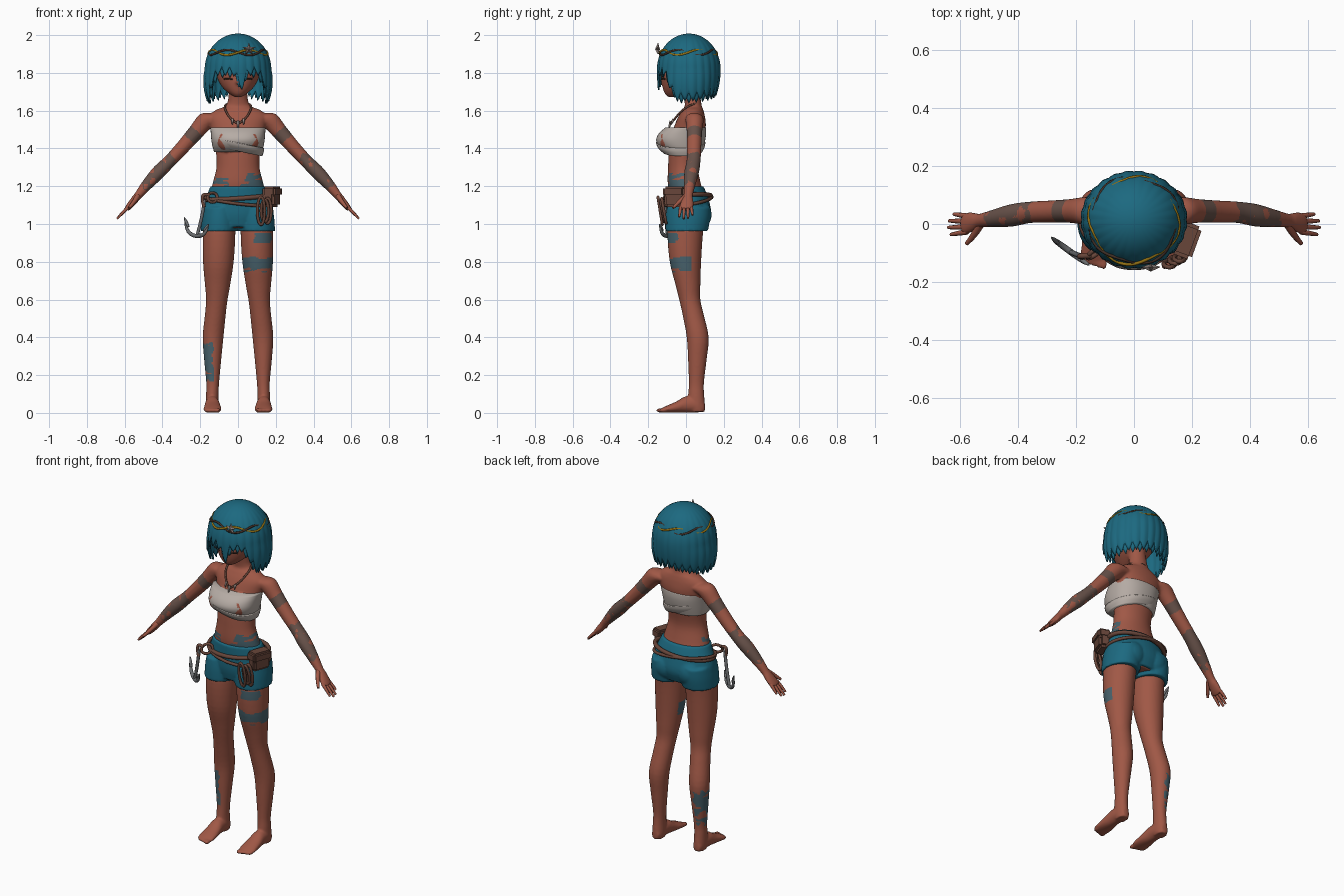
import bpy, bmesh, math
from mathutils import Vector, Matrix, noise

if "Cube" in bpy.data.objects:
    bpy.data.objects.remove(bpy.data.objects["Cube"])

def material(name, r, g, b):
    lin = [(c / 255 / 12.92) if c < 11 else ((c / 255 + 0.055) / 1.055) ** 2.4 for c in (r, g, b)]
    m = bpy.data.materials.new(name)
    m.diffuse_color = (*lin, 1)
    m.use_nodes = True
    m.node_tree.nodes["Principled BSDF"].inputs["Base Color"].default_value = m.diffuse_color
    return m

SKIN = material("skin", 160, 88, 70)
TEAL = material("teal", 28, 105, 128)
CLOTH = material("off_white_cloth", 182, 172, 165)
LEATHER = material("brown_leather", 104, 70, 58)
GOLD = material("gold", 150, 115, 20)
DARK = material("dark_brown", 62, 46, 38)
METAL = material("grey_metal", 108, 110, 112)
SHELL = material("pale_shell", 150, 136, 130)
INK_BLUE = material("blue_grey_ink", 72, 98, 108)
INK_BROWN = material("brown_grey_ink", 104, 82, 74)
Z, X, Y = Vector((0, 0, 1)), Vector((1, 0, 0)), Vector((0, 1, 0))

def spline(keys, steps=4):
    """Catmull-Rom through tuples of any length"""
    out = []
    for i in range(len(keys) - 1):
        a, b, c, d = keys[max(i - 1, 0)], keys[i], keys[i + 1], keys[min(i + 2, len(keys) - 1)]
        for k in range(steps):
            t = k / steps
            out.append([0.5 * (2 * q + (r - p) * t + (2 * p - 5 * q + 4 * r - s) * t * t
                        + (3 * q - p - 3 * r + s) * t ** 3) for p, q, r, s in zip(a, b, c, d)])
    return out + [list(keys[-1])]

def loft(bm, keys, axis=Z, ref=X, n=40, p=2.0):
    """Capped loft of (x, y, z, radius along ref, other radius) sections"""
    u, v, prev = ref, axis.cross(ref).normalized(), None
    rows = []
    for x, y, z, a, b in spline(keys):
        row = []
        for i in range(n):
            c, s = math.cos(math.tau * i / n), math.sin(math.tau * i / n)
            c, s = [math.copysign(abs(w) ** (2 / p), w) for w in (c, s)]
            row.append(bm.verts.new(Vector((x, y, z)) + u * a * c + v * b * s))
        rows.append(row)
    for r0, r1 in zip(rows, rows[1:]):
        for i in range(n):
            bm.faces.new((r0[i], r0[(i + 1) % n], r1[(i + 1) % n], r1[i]))
    bm.faces.new(rows[0][::-1])
    bm.faces.new(rows[-1])

def ball(bm, loc, size):
    bmesh.ops.create_uvsphere(bm, u_segments=24, v_segments=14, radius=1,
                              matrix=Matrix.LocRotScale(Vector(loc), None, Vector(size)))

def bake(ob):
    """Replace an object by its evaluated mesh"""
    me = bpy.data.meshes.new_from_object(ob.evaluated_get(bpy.context.evaluated_depsgraph_get()))
    mats = [m for m in ob.data.materials]
    name = ob.name
    bpy.data.objects.remove(ob)
    me.materials.clear()
    for m in mats:
        me.materials.append(m)
    ob = bpy.data.objects.new(name, me)
    bpy.context.collection.objects.link(ob)
    me.polygons.foreach_set("use_smooth", [True] * len(me.polygons))
    return ob

def finish(name, bm, mat, voxel=0, smooth=True):
    bmesh.ops.recalc_face_normals(bm, faces=bm.faces[:])
    me = bpy.data.meshes.new(name)
    bm.to_mesh(me)
    bm.free()
    me.materials.append(mat)
    ob = bpy.data.objects.new(name, me)
    bpy.context.collection.objects.link(ob)
    if voxel:
        m = ob.modifiers.new("fuse", 'REMESH')
        m.mode, m.voxel_size = 'VOXEL', voxel
        m = ob.modifiers.new("soften", 'SMOOTH')
        m.factor, m.iterations = 0.5, 4
        return bake(ob)
    me.polygons.foreach_set("use_smooth", [smooth] * len(me.polygons))
    return ob

def tube(name, pts, r, mat, closed=False, radii=None):
    cu = bpy.data.curves.new(name, 'CURVE')
    cu.dimensions, cu.bevel_depth, cu.bevel_resolution, cu.use_fill_caps = '3D', r, 2, True
    sp = cu.splines.new('NURBS')
    sp.points.add(len(pts) - 1)
    for i, q in enumerate(pts):
        sp.points[i].co = (*q, 1)
        sp.points[i].radius = radii[i] if radii else 1
    sp.order_u, sp.resolution_u, sp.use_endpoint_u, sp.use_cyclic_u = 3, 5, True, closed
    cu.materials.append(mat)
    ob = bpy.data.objects.new(name, cu)
    bpy.context.collection.objects.link(ob)
    return bake(ob)

def box(name, loc, dims, rot, mat, bevel):
    bm = bmesh.new()
    bmesh.ops.create_cube(bm, size=1, matrix=Matrix.Translation(loc) @ Matrix.Rotation(rot, 4, 'Z')
                          @ Matrix.Diagonal((*dims, 1)))
    bmesh.ops.bevel(bm, geom=bm.edges[:], offset=bevel, segments=2, affect='EDGES')
    finish(name, bm, mat, smooth=False)

def flip(keys, s):
    return [(k[0] * s, *k[1:]) for k in keys]

# Body: torso, head, limbs and feet fused into one skin
bm = bmesh.new()
loft(bm, [(0, .01, .98, .15, .09), (0, .012, 1.05, .170, .102), (0, .004, 1.15, .150, .092),
          (0, -.01, 1.22, .133, .087), (0, -.016, 1.30, .114, .079), (0, -.008, 1.38, .117, .083),
          (0, .007, 1.45, .13, .088), (0, .022, 1.52, .147, .083), (0, .03, 1.57, .155, .07),
          (0, .036, 1.605, .115, .055), (0, .038, 1.632, .06, .044), (0, .025, 1.72, .047, .045)])
loft(bm, [(0, -.072, 1.672, .018, .022), (0, -.057, 1.69, .046, .055), (0, -.033, 1.72, .08, .09),
          (0, -.012, 1.76, .105, .118), (0, 0, 1.80, .118, .13), (0, .01, 1.86, .125, .13),
          (0, .015, 1.92, .105, .105), (0, .015, 1.96, .05, .05)])
ball(bm, (0, -.128, 1.752), (.012, .02, .014))
arm_axis = Vector((.664, 0, -.747))
for s in (1, -1):
    ball(bm, (s * .06, -.075, 1.445), (.064, .068, .064))
    loft(bm, flip([(.098, .01, 1.05, .08, .095), (.1, -.004, .95, .086, .094), (.104, -.003, .80, .081, .083),
                   (.108, .01, .68, .067, .066), (.112, .02, .60, .057, .056), (.12, .038, .52, .055, .056),
                   (.132, .062, .40, .055, .058), (.134, .06, .28, .045, .049), (.134, .055, .16, .034, .040),
                   (.136, .054, .10, .033, .042), (.136, .056, .04, .034, .045), (.136, .06, .006, .03, .04)], s))
    loft(bm, flip([(.136, .098, .03, .022, .024), (.136, .06, .042, .034, .04), (.136, 0, .045, .038, .043),
                   (.135, -.05, .031, .044, .03), (.135, -.10, .02, .048, .019),
                   (.135, -.125, .014, .043, .013)], s), -Y, X)
    for i in range(5):
        ball(bm, (s * (.104 + .0155 * i), -.136 + .005 * i, .013), (.0115 - .0008 * i, .022, .012))
    loft(bm, flip([(.11, .042, 1.56, .046, .04), (.165, .045, 1.55, .048, .048), (.22, .045, 1.49, .041, .042),
                   (.29, .043, 1.41, .038, .037), (.36, .04, 1.335, .037, .034), (.42, .03, 1.275, .039, .037),
                   (.48, .02, 1.21, .031, .03), (.53, .012, 1.15, .024, .021), (.55, .008, 1.125, .031, .02),
                   (.575, .002, 1.095, .037, .017), (.59, 0, 1.078, .034, .013)], s),
         Vector((s * .664, 0, -.747)), Y)
body = finish("body", bm, SKIN, .0065)

# Skin ink: face colours by position with ragged edges
body.data.materials.append(INK_BLUE)
body.data.materials.append(INK_BROWN)
for f in body.data.polygons:
    x, y, z = f.center
    n = noise.noise(Vector((x * 30, y * 30, z * 30)))
    m = noise.noise(Vector((x * 14, y * 14, z * 60)))
    along = abs(x) * .664 - (z - 1.5) * .747
    if abs(x) > .18 and z > 1.1:
        if .15 < along < .21 or (.33 + .03 * n < along < .555 + .04 * n and n < .4):
            f.material_index = 2
    elif z < .96:
        thigh = x > .02 and y < .03 and (.765 < z + .012 * m < .82 or (z < .775 and z > .745 and m > .15))
        patch = .09 < x + .02 * n < .18 and y < .03 and .90 < z + .02 * m < .95
        calf = x < -.13 + .02 * n and .17 < z + .03 * n < .37 and m < .3
        if thigh or patch or calf:
            f.material_index = 1
    elif 1.17 < z + .015 * m < 1.27 and y < .02:
        if (x > .02 + .5 * (z - 1.2) + .02 * n and m < .3) or (x < -.05 and z < 1.245 and m < .2):
            f.material_index = 1

# Fingers and thumbs
for s in (1, -1):
    for y0, y1, e in ((.027, .034, -.016), (.009, .011, 0), (-.01, -.012, .003), (-.027, -.036, -.006)):
        tube("finger", flip([(.575, y0, 1.094), (.605 + e / 2, (y0 + y1) / 2, 1.067 - e / 2),
                             (.637 + e, y1, 1.031 - e)], s), .0095, SKIN, radii=(1, 1, .6))
    tube("thumb", flip([(.53, -.002, 1.148), (.55, -.04, 1.115), (.577, -.068, 1.085)], s),
         .0115, SKIN, radii=(1.2, 1.05, .6))
    tube("eyelash", flip([(.03, -.133, 1.765), (.052, -.127, 1.773), (.075, -.111, 1.767)], s), .004, DARK)

# Hair: two scalloped bob shells with pointed hems
def hair_scale(z, a):
    if z > 1.82:
        return math.sqrt(max(0, 1 - ((z - 1.82) / .18) ** 2))
    u, side = (1.82 - z) / .17, math.sin(a) ** 2
    return 1 + side * .3 * u * (.75 - u) - (1 - side) * (.22 if math.cos(a) < 0 else .08) * u * u

def hem(a):
    t = abs(a)
    base = 1.785 if t < .7 else 1.785 - .135 * min(1, (t - .7) / .45)
    return base + max(0, t - 1.7) * .025 - .08 * math.exp(-((a - .1) / .13) ** 2)

def hair(name, size, shift, drop, teeth=24, levels=24):
    n, verts, faces = teeth * 8, [], []
    for i in range(n):
        a = math.tau * i / n - math.pi
        saw = abs(2 * (((i + shift) / 8) % 1) - 1)
        h = hem(a) + .05 * saw - drop
        for j in range(levels + 1):
            t = max(j / levels, .01)
            z = 2 - (2 - h) * t ** 1.8
            k = hair_scale(z, a) * size * (1 + .03 * t * (.5 - saw))
            verts.append((math.sin(a) * .168 * k, .015 - math.cos(a) * .16 * k, z - (1 - size) * .18))
    w = levels + 1
    for i in range(n):
        i2 = (i + 1) % n
        faces += [(i * w + j, i * w + j + 1, i2 * w + j + 1, i2 * w + j) for j in range(levels)]
    faces.append([i * w for i in range(n)])
    bm = bmesh.new()
    vs = [bm.verts.new(v) for v in verts]
    for f in faces:
        bm.faces.new([vs[k] for k in f])
    ob = finish(name, bm, TEAL)
    m = ob.modifiers.new("thickness", 'SOLIDIFY')
    m.thickness, m.offset = .008, -1
    bake(ob)

hair("hair_outer", 1, 0, 0)
hair("hair_inner", .94, 4, .0)

# Circlet of two twisted strands with a star ornament
for name, mat, ph in (("circlet_gold", GOLD, 0), ("circlet_dark", DARK, math.pi)):
    pts = []
    for i in range(48):
        a = math.tau * i / 48
        z = 1.908 + .014 * math.sin(4 * a + ph)
        k = hair_scale(z, a) + .045 + .02 * math.cos(4 * a + ph)
        pts.append((math.sin(a) * .165 * k, .012 - math.cos(a) * .16 * k, z))
    tube(name, pts, .006, mat, True)
bm = bmesh.new()
front, back = bm.verts.new((.058, -.164, 1.925)), bm.verts.new((.058, -.138, 1.925))
rim = [bm.verts.new((.058 + math.sin(math.pi * i / 5) * (.036, .014)[i % 2], -.148,
                     1.925 + math.cos(math.pi * i / 5) * (.036, .014)[i % 2])) for i in range(10)]
for i in range(10):
    bm.faces.new((rim[i], rim[(i + 1) % 10], front))
    bm.faces.new((rim[(i + 1) % 10], rim[i], back))
finish("star_ornament", bm, SHELL, smooth=False)

# Necklace with hanging teeth
half = [(.035, -.064, 1.55), (.068, -.026, 1.60), (.072, .035, 1.638)]
tube("necklace", [(0, -.082, 1.53)] + half + [(0, .092, 1.635)] + flip(half[::-1], -1), .0055, LEATHER, True)
for x, y, z, l in ((0, -.08, 1.545, .05), (.03, -.066, 1.555, .03), (-.03, -.066, 1.555, .03)):
    tube("tooth_pendant", [(x, y, z), (x, y - .008, z - l / 2), (x, y - .012, z - l)], .007, SHELL, radii=(1, .9, .2))

# Chest wrap with a crossing fold
bm = bmesh.new()
loft(bm, [(0, -.012, 1.38, .126, .095), (0, -.025, 1.41, .135, .118), (0, -.028, 1.445, .141, .13),
          (0, -.018, 1.48, .144, .125), (0, -.002, 1.51, .146, .108)], p=2.25, n=64)
finish("chest_wrap", bm, CLOTH)
bm = bmesh.new()
tilt = Vector((.2, 0, .98)).normalized()
loft(bm, [(0, -.02, 1.385, .131, .106), (0, -.026, 1.41, .139, .125), (0, -.028, 1.43, .141, .131)],
     tilt, Vector((.98, 0, -.2)).normalized(), p=2.25, n=64)
finish("chest_wrap_fold", bm, CLOTH)

# Shorts
bm = bmesh.new()
loft(bm, [(0, .012, .985, .15, .10), (0, .016, 1.05, .187, .118), (0, .01, 1.12, .178, .113),
          (0, .002, 1.165, .160, .106), (0, -.006, 1.2, .146, .098)])
for s in (1, -1):
    loft(bm, flip([(.095, .014, 1.09, .088, .115), (.097, .01, 1.03, .095, .118), (.099, .004, .962, .097, .112)], s))
    ball(bm, (s * .075, .06, 1.05), (.085, .076, .085))
finish("shorts", bm, TEAL, .0065)

# Belts, pouch and rope coils
def strap(name, z0, slope, dip, r, grow):
    pts = []
    for i in range(32):
        a = math.tau * i / 32
        pts.append((math.sin(a) * (.178 + grow), .011 - math.cos(a) * (.12 + grow),
                    z0 + slope * math.sin(a) - dip * math.cos(a)))
    tube(name, pts, r, LEATHER, True)

strap("belt", 1.143, .012, .008, .012, 0)
strap("hanging_belt", 1.125, -.022, .018, .009, .006)
box("pouch", (.178, -.055, 1.14), (.065, .11, .10), -.35, LEATHER, .014)
box("pouch_flap", (.181, -.056, 1.172), (.075, .12, .055), -.35, LEATHER, .012)
for dx, dy, h in ((0, 0, .075), (.02, .012, .06), (.035, .02, .068)):
    tube("rope_coil", [(.122 + dx + .02 * math.cos(t), -.137 + dy - .012 * math.sin(t),
                        1.07 + h * math.sin(t)) for t in [math.tau * i / 12 for i in range(12)]],
         .008, LEATHER, True)
tube("belt_ring", [(-.135 + .026 * math.cos(t), -.098 - .02 * math.cos(t + 2.6), 1.14 + .026 * math.sin(t))
                   for t in [math.tau * i / 12 for i in range(12)]], .008, LEATHER, True)

# Grappling anchor on the hip
tube("anchor_cord", [(-.15, -.11, 1.15), (-.185, -.11, 1.165), (-.19, -.112, 1.12), (-.178, -.115, 1.09)], .009, LEATHER)
tube("anchor_shank", [(-.178, -.112, 1.13), (-.185, -.11, 1.05), (-.215, -.098, .945)], .009, METAL)
tube("anchor_arms", [(-.282, -.048, 1.03), (-.275, -.055, .97), (-.24, -.08, .938), (-.2, -.11, .935),
                     (-.168, -.132, .955), (-.156, -.14, .995)], .01, METAL, radii=(.3, .9, 1.1, 1.1, .9, .3))
for p, q in (((-.284, -.046, 1.035), (-.262, -.065, .985)), ((-.155, -.141, 1.0), (-.18, -.124, .965))):
    tube("anchor_fluke", [p, [(a + b) / 2 for a, b in zip(p, q)], q], .012, METAL, radii=(.2, .9, .5))
